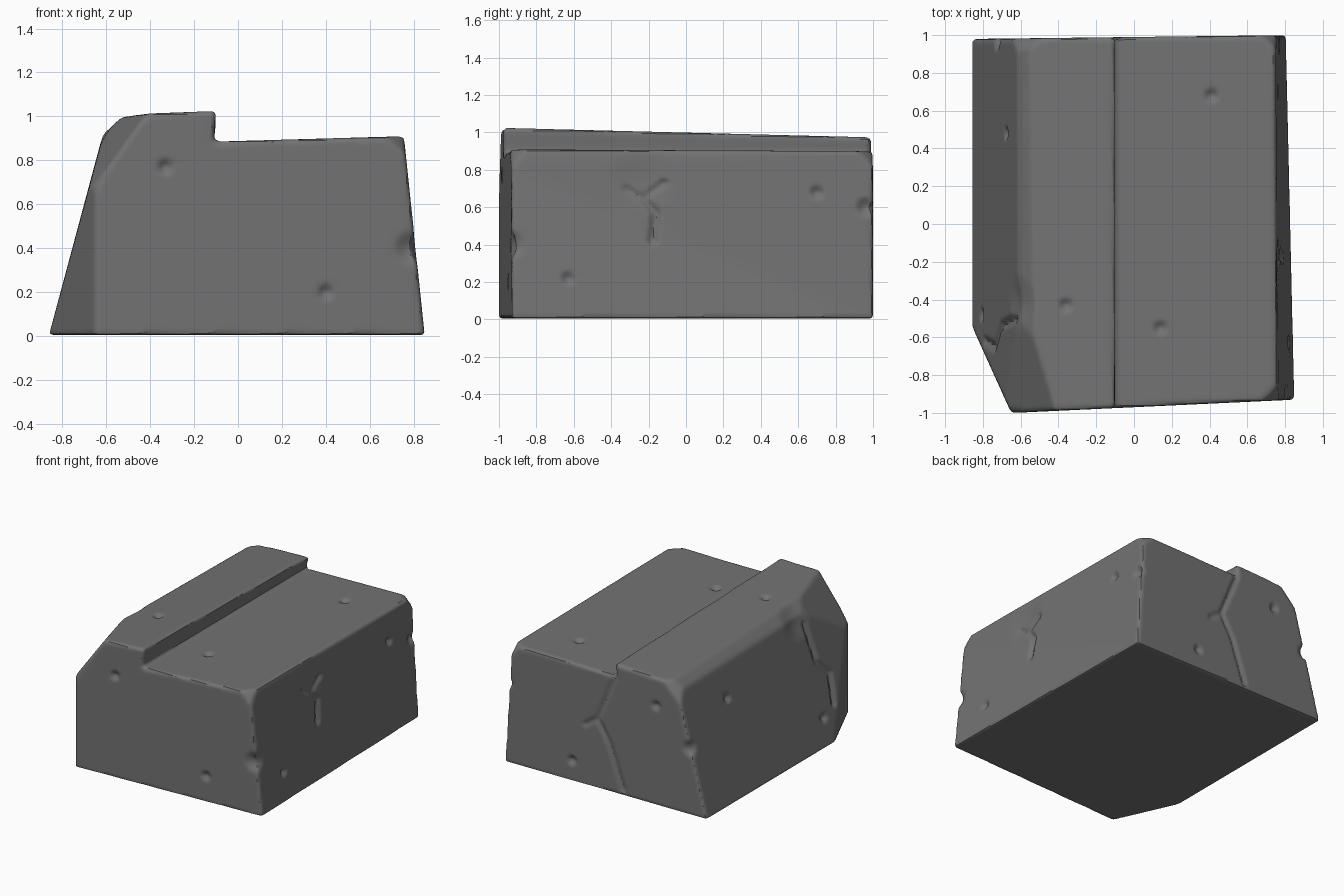
import bpy, bmesh, math
from mathutils import Vector
from mathutils.bvhtree import BVHTree

cube = bpy.data.objects.get("Cube")
if cube:
    bpy.data.objects.remove(cube, do_unlink=True)

stone = bpy.data.materials.new("grey stone")
stone.use_nodes = True
GREY = (0.17, 0.17, 0.17, 1)
stone.diffuse_color = GREY
stone.node_tree.nodes["Principled BSDF"].inputs["Base Color"].default_value = GREY

# Stepped block, lofted from the front section to the back section
FRONT = [(-0.86, 0.005), (-0.61, 0.93), (-0.52, 1.01), (-0.1, 1.025),
         (-0.11, 0.885), (0.755, 0.91), (0.85, 0.005)]
BACK = [(-0.86, 0.005), (-0.62, 0.9), (-0.55, 0.955), (-0.1, 0.975),
        (-0.11, 0.885), (0.75, 0.9), (0.805, 0.005)]
bm = bmesh.new()
front = [bm.verts.new((x, -0.97 + 0.047 * x, z)) for x, z in FRONT]
back = [bm.verts.new((x, 0.99 + 0.012 * x, z)) for x, z in BACK]
bm.faces.new(front)
bm.faces.new(back[::-1])
for i in range(len(front)):
    j = (i + 1) % len(front)
    bm.faces.new((front[j], front[i], back[i], back[j]))
bmesh.ops.recalc_face_normals(bm, faces=bm.faces)


def chip(point, normal):
    """Slice a flat chip off the block and close the cut."""
    geom = bm.verts[:] + bm.edges[:] + bm.faces[:]
    cut = bmesh.ops.bisect_plane(bm, geom=geom, plane_co=point, plane_no=normal,
                                 clear_outer=True)
    edges = [e for e in cut["geom_cut"] if isinstance(e, bmesh.types.BMEdge)]
    bmesh.ops.holes_fill(bm, edges=edges, sides=0)
    bmesh.ops.recalc_face_normals(bm, faces=bm.faces)


# Broken vertical corner, worn ridge end and worn top corners
chip((-0.84, -0.58, 0), (-0.42, -0.19, 0))
chip((-0.58, -0.6, 0.93), (-0.75, -0.2, 0.55))
chip((-0.6, -0.97, 0.8), (-0.7, -0.8, 0.4))
chip((0.72, -0.92, 0.88), (1, -1, 1))
chip((0.72, 0.97, 0.88), (1, 1, 1))
chip((-0.6, 0.96, 0.88), (-1, 1, 1))

# Soften every outer edge except the base
worn = [e for e in bm.edges if len(e.link_faces) == 2 and e.is_convex
        and e.calc_face_angle(0) > math.radians(15)
        and max(v.co.z for v in e.verts) > 0.05]
bmesh.ops.bevel(bm, geom=worn, offset=0.03, segments=3, profile=0.5,
                affect="EDGES", clamp_overlap=True)
mesh = bpy.data.meshes.new("stone_block")
bm.to_mesh(mesh)
bm.free()
block = bpy.data.objects.new("stone_block", mesh)
bpy.context.collection.objects.link(block)
bpy.context.view_layer.objects.active = block
block.select_set(True)

# Even, dense surface for the carved wear
remesh = block.modifiers.new("dense surface", "REMESH")
remesh.mode = "VOXEL"
remesh.voxel_size = 0.015
bpy.ops.object.modifier_apply(modifier=remesh.name)
mesh = block.data

bm = bmesh.new()
bm.from_mesh(mesh)
bm.normal_update()
tree = BVHTree.FromBMesh(bm)
SIDES = {
    "front": lambda a, b: ((a, -3, b), (0, 1, 0)),
    "back": lambda a, b: ((a, 3, b), (0, -1, 0)),
    "left": lambda a, b: ((3, a, b), (-1, 0, 0)),
    "right": lambda a, b: ((-3, a, b), (1, 0, 0)),
    "top": lambda a, b: ((a, b, 3), (0, 0, -1)),
}


def on_surface(side, a, b):
    origin, ray = SIDES[side](a, b)
    hit = tree.ray_cast(Vector(origin), Vector(ray))[0]
    return hit or tree.find_nearest(Vector(origin))[0]


# Each carving is a segment with a radius and a depth; pits have no length
carvings = []


def pit(side, a, b, radius=0.045, depth=0.025):
    p = on_surface(side, a, b)
    carvings.append((p, p, radius, depth))


def crack(side, points, radius=0.035, depth=0.022):
    path = [on_surface(side, a, b) for a, b in points]
    for p, q in zip(path, path[1:]):
        carvings.append((p, q, radius, depth))


# Small pits
for side, a, b in [("front", -0.33, 0.77), ("front", 0.4, 0.2),
                   ("left", -0.63, 0.22), ("left", 0.7, 0.68),
                   ("top", -0.36, -0.43), ("top", 0.14, -0.55), ("top", 0.41, 0.68),
                   ("right", 0.48, 0.68), ("right", -0.48, 0.2),
                   ("back", 0.25, 0.16), ("back", -0.44, 0.75)]:
    pit(side, a, b)
# Corner nicks and broad hollows
pit("front", 0.79, 0.4, 0.09, 0.03)
pit("left", 0.96, 0.6, 0.06, 0.03)
pit("back", -0.72, 0.5, 0.07, 0.03)
pit("left", -0.25, 0.73, 0.2, 0.012)
pit("right", -0.42, 0.9, 0.16, 0.02)
# Cracks
crack("left", [(-0.32, 0.7), (-0.23, 0.65), (-0.16, 0.57), (-0.18, 0.42)])
crack("left", [(-0.12, 0.73), (-0.23, 0.65)])
crack("back", [(-0.1, 0.87), (0.04, 0.53), (-0.06, 0.36), (-0.17, 0.05)], 0.03, 0.015)
crack("back", [(0.04, 0.53), (0.14, 0.46)], 0.03, 0.012)
crack("right", [(-0.5, 0.85), (-0.54, 0.57), (-0.65, 0.45), (-0.62, 0.25)], 0.035, 0.02)

shifts = {}
for v in bm.verts:
    push = 0.0
    for p, q, radius, depth in carvings:
        axis = q - p
        t = 0.0
        if axis.length_squared > 0:
            t = min(1.0, max(0.0, (v.co - p).dot(axis) / axis.length_squared))
        d = (v.co - p - axis * t).length / radius
        if d < 1:
            push = max(push, depth * (1 - d * d) ** 2)
    if push:
        shifts[v] = v.normal * push
for v, shift in shifts.items():
    v.co -= shift
bm.to_mesh(mesh)
bm.free()

mesh.materials.clear()
mesh.materials.append(stone)
bpy.ops.object.shade_smooth_by_angle(angle=math.radians(40))
